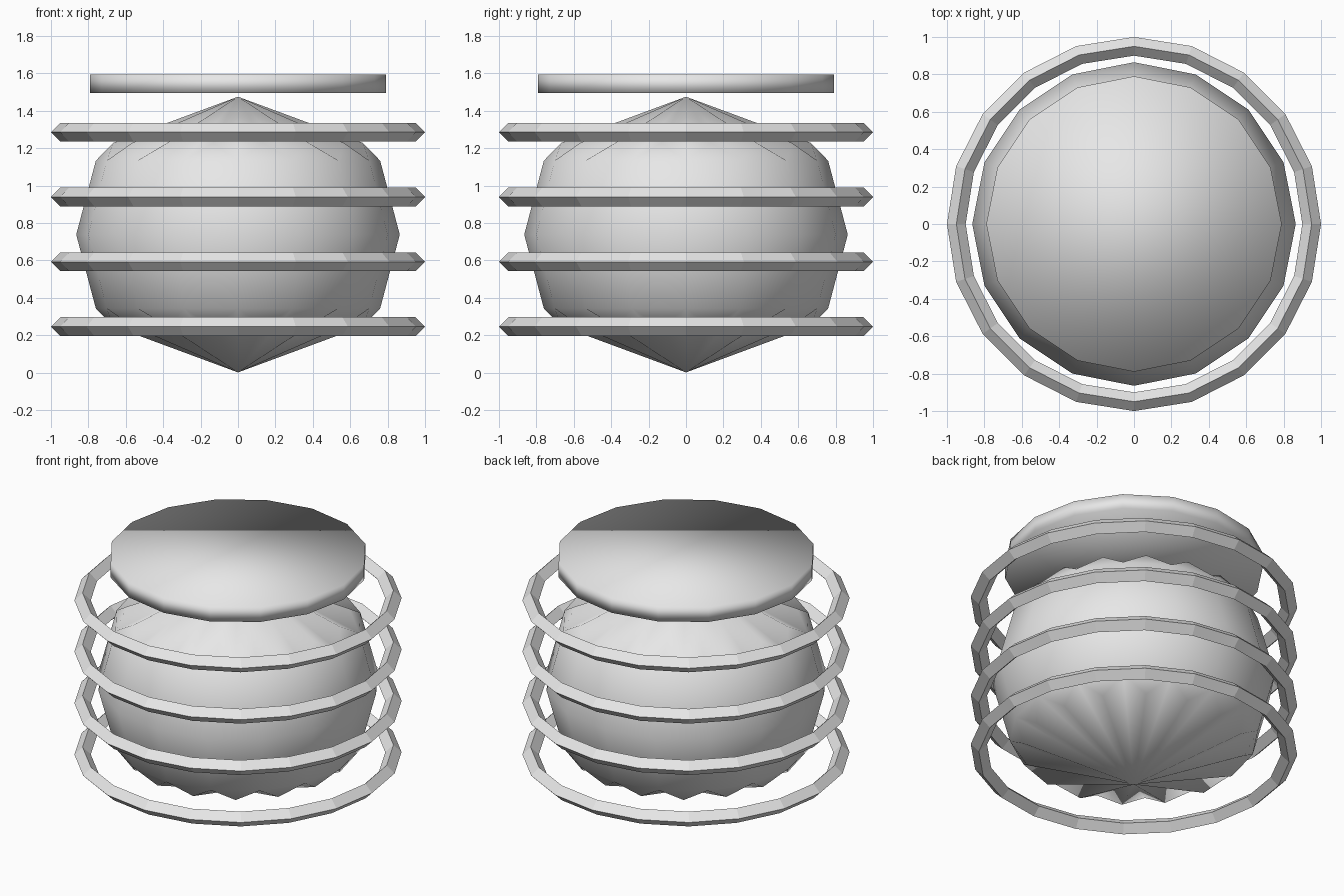
import bpy
import bmesh
from math import cos, sin, pi

default = bpy.data.objects.get("Cube")
if default:
    bpy.data.objects.remove(default, do_unlink=True)

grey = bpy.data.materials.new("light_grey")
grey.use_nodes = True
grey.diffuse_color = (0.8, 0.8, 0.8, 1)
grey.node_tree.nodes["Principled BSDF"].inputs["Base Color"].default_value = (0.8, 0.8, 0.8, 1)


def finish(bm, name, z, smooth):
    """Turn a bmesh into a named object at the given height."""
    bmesh.ops.recalc_face_normals(bm, faces=bm.faces)
    for face in bm.faces:
        face.smooth = smooth
    mesh = bpy.data.meshes.new(name)
    bm.to_mesh(mesh)
    bm.free()
    mesh.materials.append(grey)
    obj = bpy.data.objects.new(name, mesh)
    obj.location.z = z
    bpy.context.collection.objects.link(obj)
    return obj


def circle(bm, count, radius, z, offset=0.0):
    """Ring of vertices; offset shifts it by a fraction of one step."""
    angles = [2 * pi * (i + offset) / count for i in range(count)]
    return [bm.verts.new((radius * cos(a), radius * sin(a), z)) for a in angles]


# Fluted body: equator, notched shoulder and pleated cone, above and below
SIDES = 16
bm = bmesh.new()
equator = circle(bm, SIDES, 0.865, 0)
for side in (1, -1):
    notches = circle(bm, SIDES, 0.76, side * 0.395)
    teeth = circle(bm, SIDES, 0.68, side * 0.49, 0.5)
    apex = bm.verts.new((0, 0, side * 0.737))
    for i in range(SIDES):
        j = (i + 1) % SIDES
        bm.faces.new((equator[i], equator[j], notches[j], notches[i]))
        bm.faces.new((notches[i], notches[j], teeth[i]))
        bm.faces.new((notches[i], teeth[i], apex))
        bm.faces.new((teeth[i], notches[j], apex))
finish(bm, "fluted_body", 0.738, True)

# Flat lid floating above the body
bm = bmesh.new()
bmesh.ops.create_cone(bm, cap_ends=True, segments=SIDES,
                      radius1=0.79, radius2=0.79, depth=0.1)
finish(bm, "top_disc", 1.545, True)

# Four hoops with a diamond cross-section
for n in range(4):
    bm = bmesh.new()
    loops = [circle(bm, 20, 0.95 + 0.05 * cos(k * pi / 2), 0.05 * sin(k * pi / 2))
             for k in range(4)]
    for k in range(4):
        a, b = loops[k], loops[(k + 1) % 4]
        for i in range(20):
            j = (i + 1) % 20
            bm.faces.new((a[i], a[j], b[j], b[i]))
    finish(bm, f"hoop_{n + 1}", 0.246 + 0.3465 * n, False)
